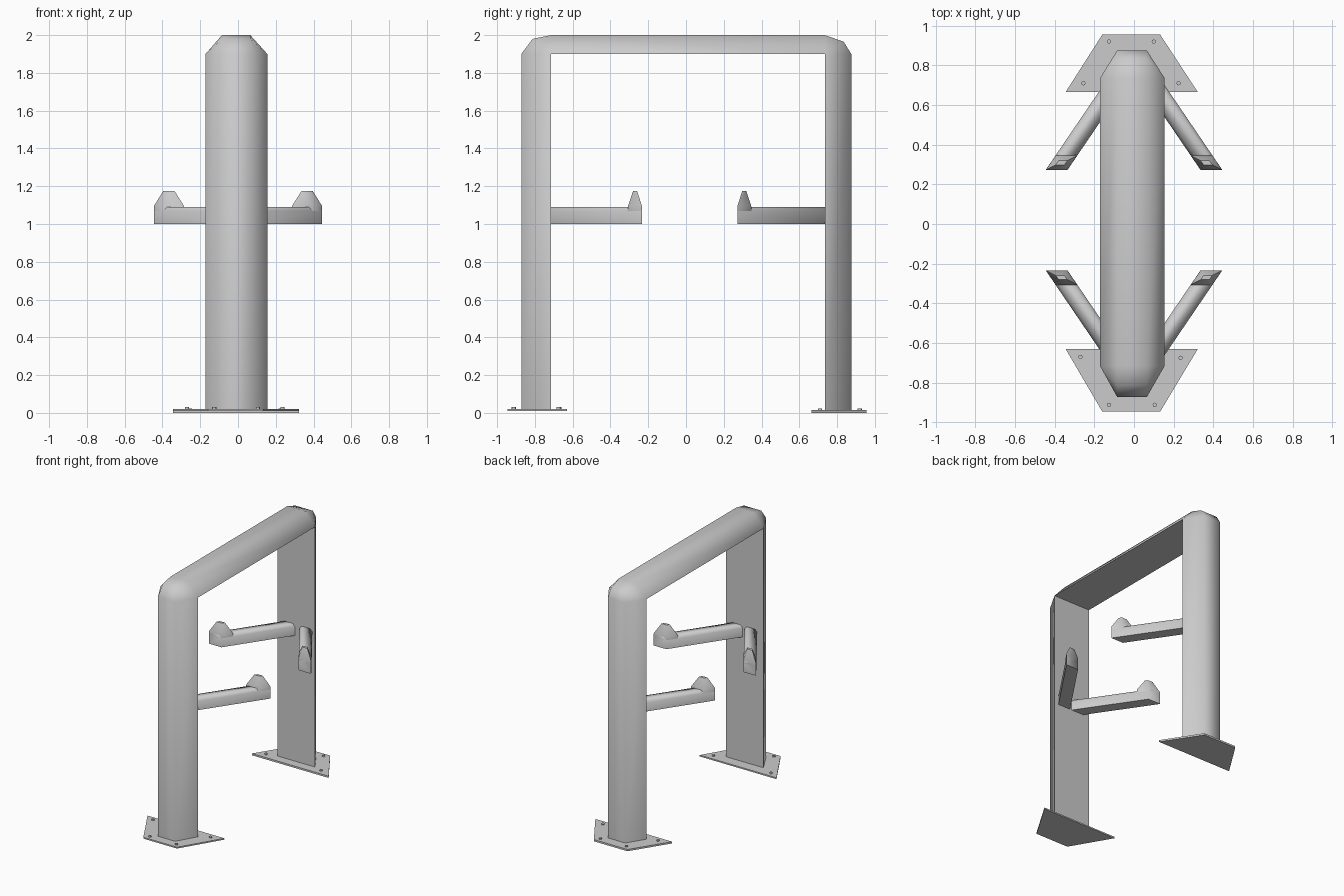
import bpy, bmesh, math

if "Cube" in bpy.data.objects:
    bpy.data.objects.remove(bpy.data.objects["Cube"])


def finish(name, bm, angle=65):
    bmesh.ops.remove_doubles(bm, verts=bm.verts, dist=0.0005)
    bmesh.ops.recalc_face_normals(bm, faces=bm.faces)
    me = bpy.data.meshes.new(name)
    bm.to_mesh(me)
    bm.free()
    ob = bpy.data.objects.new(name, me)
    bpy.context.collection.objects.link(ob)
    bpy.ops.object.select_all(action='DESELECT')
    ob.select_set(True)
    bpy.context.view_layer.objects.active = ob
    bpy.ops.object.shade_smooth_by_angle(angle=math.radians(angle))
    return ob


def loft(name, rings, angle=65):
    """Skin a list of equal-sized rings and cap both ends."""
    bm = bmesh.new()
    vs = [[bm.verts.new(p) for p in r] for r in rings]
    n = len(rings[0])
    for a, b in zip(vs, vs[1:]):
        for i in range(n):
            j = (i + 1) % n
            # coincident inner corners of the bend collapse to triangles
            quad = []
            for v in (a[i], a[j], b[j], b[i]):
                if all((v.co - q.co).length > 0.0005 for q in quad):
                    quad.append(v)
            if len(quad) > 2:
                bm.faces.new(quad)
    bm.faces.new(vs[0])
    bm.faces.new(vs[-1])
    return finish(name, bm, angle)


# Hoop: trapezoid section, wide flat side inward, swept over two chamfered bends
stations = [((-0.715, 0.012), (-0.872, 0.012)), ((-0.715, 1.9), (-0.872, 1.9)),
            ((-0.715, 1.9), (-0.812, 1.98)), ((-0.715, 1.9), (-0.715, 2.0)),
            ((0.735, 1.9), (0.735, 2.0)), ((0.735, 1.9), (0.835, 1.965)),
            ((0.735, 1.9), (0.875, 1.9)), ((0.735, 0.005), (0.875, 0.005))]
loft("hoop_frame", [[(-0.172, *i), (-0.085, *o), (0.065, *o), (0.155, *i)]
                    for i, o in stations])


# Base plates with bolts
def base(label, y_in, y_out, z0, z1, bolts):
    outline = [(-0.345, y_in), (0.322, y_in), (0.132, y_out), (-0.16, y_out)]
    loft(label + "_base_plate", [[(x, y, z) for x, y in outline] for z in (z0, z1)], 30)
    for k, (x, y) in enumerate(bolts):
        rings = [[(x + 0.011 * math.cos(t * math.pi / 4), y + 0.011 * math.sin(t * math.pi / 4), z)
                  for t in range(8)] for z in (z1 - 0.005, z1 + 0.009)]
        loft(f"{label}_bolt_{k + 1}", rings, 50)


base("front", -0.63, -0.946, 0.01, 0.021,
     [(-0.27, -0.67), (0.235, -0.675), (-0.126, -0.912), (0.105, -0.912)])
base("rear", 0.665, 0.955, 0.0, 0.014,
     [(-0.255, 0.71), (0.225, 0.71), (-0.126, 0.92), (0.1, 0.92)])


# Splayed support arms with an upturned tip
def arm(label, side, fb, root, tip):
    def ring(d, z, half, cx=None):
        return None

    def centre(y):
        return 0.39 - 0.68 * (y - tip)

    def pt(y, off, z):
        return (side * (centre(y) + off), fb * y, z)

    section = [(-0.055, 1.0), (0.055, 1.0), (0.055, 1.07), (0.035, 1.09),
               (-0.035, 1.09), (-0.055, 1.07)]
    loft(label + "_arm", [[pt(y, o, z) for o, z in section] for y in (root, tip)])
    # tip: block flush with the arm end, tapering to a small flat top
    levels = [(tip, tip + 0.075, 0.055, 1.07), (tip, tip + 0.072, 0.054, 1.097),
              (tip + 0.025, tip + 0.046, 0.022, 1.176)]
    loft(label + "_arm_tip", [[pt(a, -h, z), pt(a, h, z), pt(b, h, z), pt(b, -h, z)]
                              for a, b, h, z in levels])


for sx, sn in ((-1, "left"), (1, "right")):
    arm("rear_" + sn, sx, 1, 0.75, 0.273)
    arm("front_" + sn, sx, -1, 0.73, 0.234)
